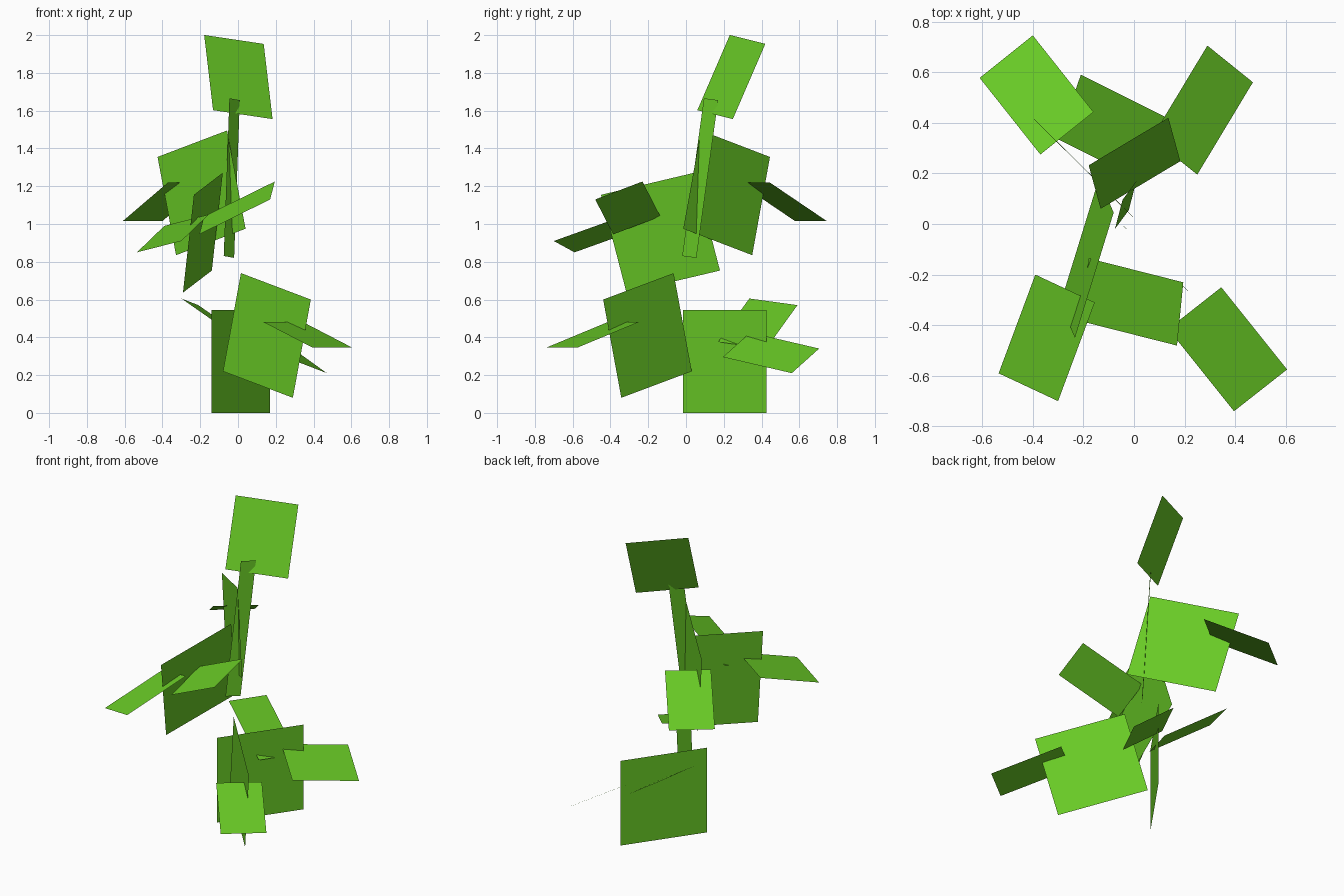
import bpy
import bmesh
from mathutils import Matrix, Vector

green = bpy.data.materials.new("leaf_green")
green.diffuse_color = (0.14, 0.59, 0.019, 1.0)


def card(name, centre, across, along):
    """Flat single-sided card spanned by its width and length vectors."""
    a, l, c = Vector(across), Vector(along), Vector(centre)
    n = a.cross(l).normalized()
    place = Matrix((a, l, n)).transposed().to_4x4()
    place.translation = c
    bm = bmesh.new()
    bmesh.ops.create_grid(bm, x_segments=1, y_segments=1, size=0.5, matrix=place)
    mesh = bpy.data.meshes.new(name)
    bm.to_mesh(mesh)
    bm.free()
    mesh.materials.append(green)
    obj = bpy.data.objects.new(name, mesh)
    bpy.context.collection.objects.link(obj)
    return obj


# Stalk: broad upright base card and slim upper stem
card("base_stalk", (0.015, 0.205, 0.272), (0.31, 0.44, 0), (0, 0, 0.545))
card("upper_stem", (-0.033, 0.075, 1.243), (0.055, 0.075, -0.01), (0.03, 0.115, 0.835))

# Square upright branch cards, each turned about the stalk
card("lower_branch", (0.153, -0.204, 0.41), (0.37, -0.373, -0.14), (0.095, -0.096, 0.52))
card("middle_branch", (-0.186, -0.135, 0.954), (0.153, 0.495, 0.117), (0.058, -0.135, 0.518))
card("upper_branch", (-0.193, 0.215, 1.165), (0.368, -0.365, 0.14), (-0.098, 0.094, 0.52))

# Top leaf standing at the tip
card("top_leaf", (0.002, 0.24, 1.778), (0.315, 0.188, -0.047), (-0.047, 0.172, 0.398))

# Leaves spreading from the base stalk
card("base_leaf_right", (0.27, 0.45, 0.318), (0.18, -0.145, -0.13), (0.22, 0.365, -0.085))
card("base_leaf_left", (-0.09, 0.38, 0.473), (0.09, 0.255, -0.035), (-0.33, 0.165, 0.23))

# Leaves spreading from the branches
card("lower_branch_leaf", (0.37, -0.495, 0.413), (0.21, 0.165, 0), (0.26, -0.325, -0.135))
card("middle_branch_leaf_left", (-0.345, -0.45, 0.95), (0.235, -0.11, 0.06), (-0.145, -0.39, -0.14))
card("middle_branch_leaf_right", (-0.005, -0.308, 1.085), (0.025, 0.25, 0.095), (0.375, -0.095, 0.185))
card("upper_branch_leaf", (-0.385, 0.51, 1.118), (0.21, 0.168, 0), (-0.24, 0.303, -0.205))
